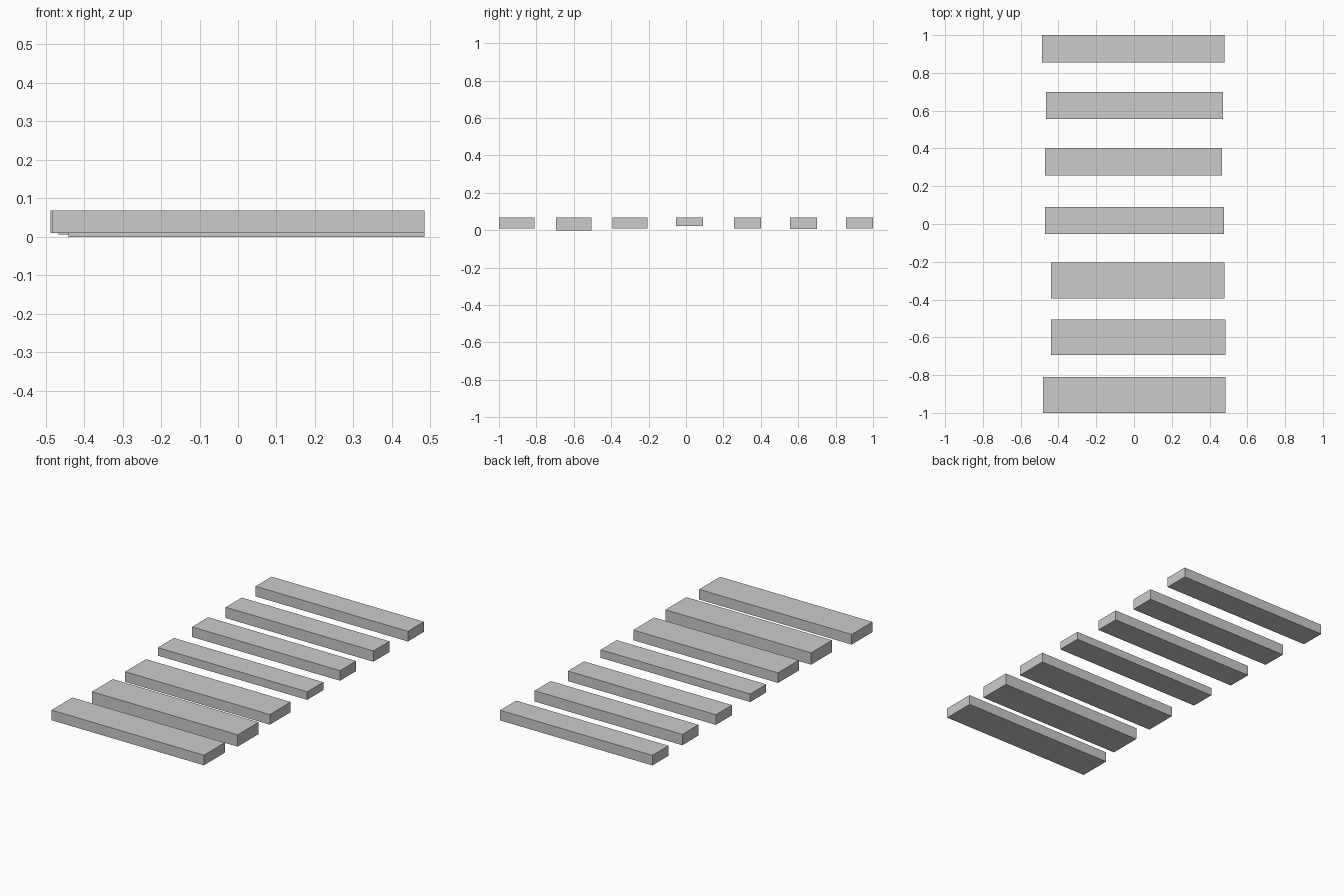
import bpy

TOP = 0.068  # all planks share one level top


def plank(name, x0, x1, y0, y1, z0):
    bpy.ops.mesh.primitive_cube_add(
        size=1, location=((x0 + x1) / 2, (y0 + y1) / 2, (z0 + TOP) / 2))
    ob = bpy.context.object
    ob.name = name
    ob.scale = (x1 - x0, y1 - y0, TOP - z0)
    bpy.ops.object.transform_apply(location=False, rotation=False, scale=True)


# Planks from front to back: x range, y range, underside height
planks = [
    (-0.483, 0.484, -1.000, -0.811, 0.010),
    (-0.440, 0.484, -0.694, -0.505, 0.000),
    (-0.440, 0.478, -0.394, -0.205, 0.010),
    (-0.471, 0.477, -0.054, 0.091, 0.022),
    (-0.471, 0.467, 0.257, 0.402, 0.010),
    (-0.467, 0.470, 0.555, 0.700, 0.006),
    (-0.487, 0.479, 0.855, 1.000, 0.010),
]
for i, dims in enumerate(planks, 1):
    plank(f"plank_{i}", *dims)
